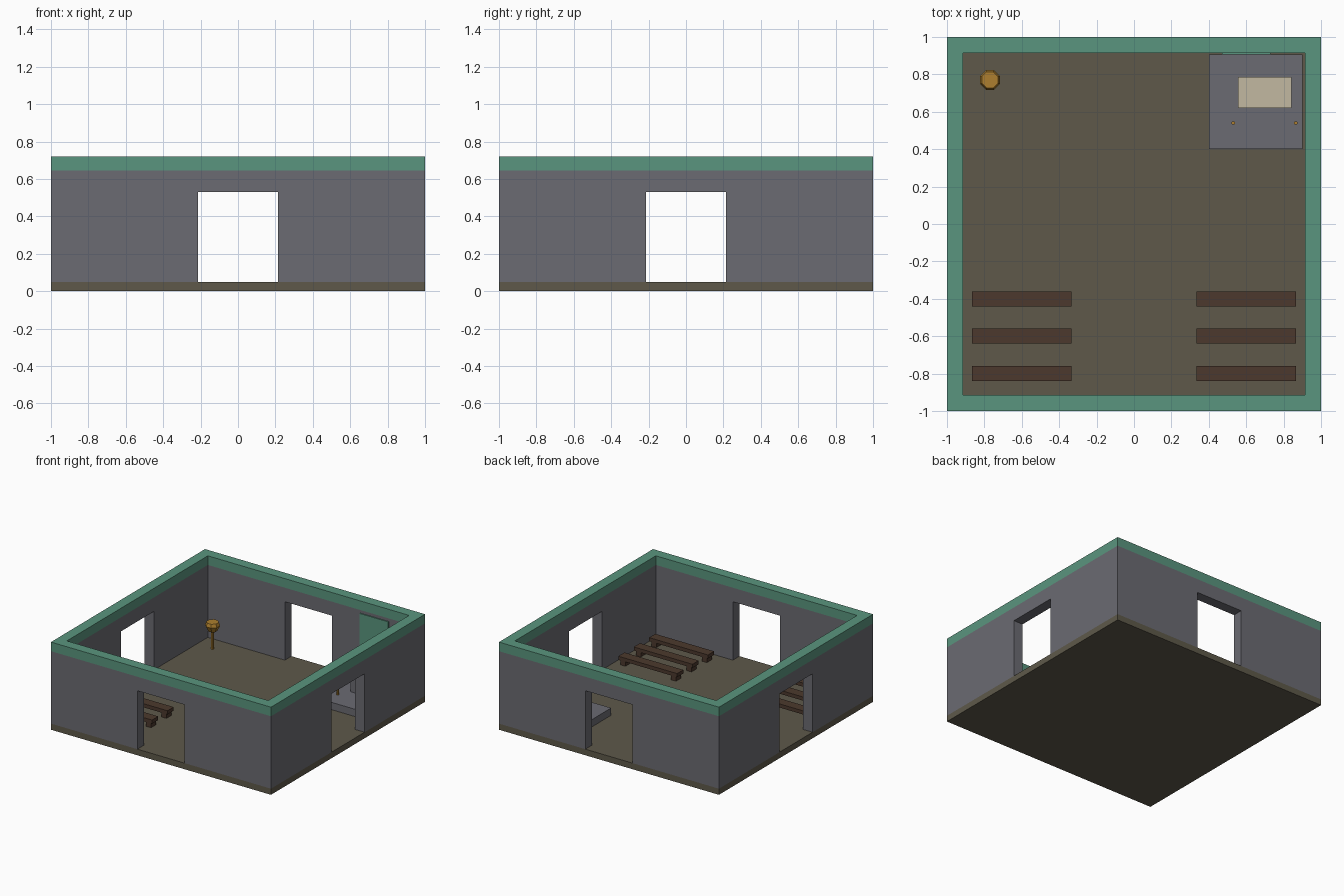
import bpy, bmesh, math
from mathutils import Matrix, Vector

if "Cube" in bpy.data.objects:
    bpy.data.objects.remove(bpy.data.objects["Cube"])


def material(name, hexcode):
    def lin(c):
        return c / 12.92 if c <= 0.04045 else ((c + 0.055) / 1.055) ** 2.4
    m = bpy.data.materials.new(name)
    rgb = [lin(int(hexcode[i:i + 2], 16) / 255) for i in (0, 2, 4)]
    m.diffuse_color = (*rgb, 1)
    m.use_nodes = True
    m.node_tree.nodes["Principled BSDF"].inputs["Base Color"].default_value = m.diffuse_color
    return m


STONE = material("grey stone", "6b6b72")
EARTH = material("earth floor", "5e594a")
GREEN = material("green trim", "5a957e")
WOOD = material("dark wood", "4c392d")
GOLD = material("gold", "ad7f2e")
CREAM = material("cream cloth", "c2b9a1")


def make_object(name, bm, mats):
    me = bpy.data.meshes.new(name)
    bm.to_mesh(me)
    bm.free()
    ob = bpy.data.objects.new(name, me)
    for m in mats:
        me.materials.append(m)
    bpy.context.collection.objects.link(ob)
    return ob


def add_box(bm, lo, hi):
    size = [b - a for a, b in zip(lo, hi)]
    mid = [(a + b) / 2 for a, b in zip(lo, hi)]
    bmesh.ops.create_cube(bm, size=1, matrix=Matrix.Translation(mid) @ Matrix.Diagonal((*size, 1)))


def box(name, lo, hi, mat):
    bm = bmesh.new()
    add_box(bm, lo, hi)
    return make_object(name, bm, [mat])


def lathe(name, x, y, profile, sides, mat):
    """Capped faceted turning from (radius, z) points."""
    bm = bmesh.new()
    rings = []
    for r, z in profile:
        rings.append([bm.verts.new((x + r * math.cos(2 * math.pi * (i + .5) / sides),
                                    y + r * math.sin(2 * math.pi * (i + .5) / sides), z))
                      for i in range(sides)])
    for a, b in zip(rings, rings[1:]):
        for i in range(sides):
            j = (i + 1) % sides
            bm.faces.new((a[i], a[j], b[j], b[i]))
    bm.faces.new(rings[0][::-1])
    bm.faces.new(rings[-1])
    return make_object(name, bm, [mat])


# Room shell: only the outside faces of a cell grid with a doorway in each wall
P = [-1, -.915, -.215, .215, .915, 1]
Z = [0, .05, .53, .645, .72]


def solid(i, j, k):
    if not (0 <= i < 5 and 0 <= j < 5 and 0 <= k < 4):
        return False
    if k == 0:
        return True
    edge = i in (0, 4) or j in (0, 4)
    doorway = k == 1 and (i == 2 or j == 2)
    return edge and not doorway


bm = bmesh.new()
for i in range(5):
    for j in range(5):
        for k in range(4):
            if not solid(i, j, k):
                continue
            for axis in range(3):
                for side in (0, 1):
                    n = [i, j, k]
                    n[axis] += 1 if side else -1
                    if solid(*n):
                        continue
                    u, w = (axis + 1) % 3, (axis + 2) % 3
                    quad = []
                    for du, dw in ((0, 0), (1, 0), (1, 1), (0, 1)):
                        c = [i, j, k]
                        c[axis] += side
                        c[u] += du
                        c[w] += dw
                        quad.append(bm.verts.new((P[c[0]], P[c[1]], Z[c[2]])))
                    f = bm.faces.new(quad if side else quad[::-1])
                    f.material_index = {0: 0, 3: 2}.get(k, 1)
bmesh.ops.remove_doubles(bm, verts=bm.verts, dist=1e-5)
bmesh.ops.dissolve_limit(bm, angle_limit=.01, verts=bm.verts, edges=bm.edges, delimit={'MATERIAL'})
make_object("room_shell", bm, [EARTH, STONE, GREEN])

# Two columns of three benches
for side in (-1, 1):
    for row in range(3):
        cx, cy = side * .6, -.4 - .2 * row
        bm = bmesh.new()
        add_box(bm, (cx - .267, cy - .04, .09), (cx + .267, cy + .04, .12))
        for s in (-1, 1):
            lx = cx + s * .23
            add_box(bm, (lx - .022, cy - .032, .05), (lx + .022, cy + .032, .09))
        make_object(f"bench_{'left' if side < 0 else 'right'}_{row + 1}", bm, [WOOD])

# Corner platform with covered table, candlesticks and wall hanging
box("platform", (.4, .4, .05), (.9, .905, .11), STONE)
box("altar_body", (.58, .635, .11), (.82, .77, .27), STONE)
box("altar_top", (.557, .62, .27), (.843, .787, .295), CREAM)
for n, x in (("left", .53), ("right", .865)):
    lathe(f"candlestick_{n}", x, .54, [(.01, .11), (.01, .25)], 8, GOLD)
box("wall_hanging", (.47, .907, .25), (.73, .916, .62), GREEN)

# Gold brazier on a post
lathe("brazier_post", -.77, .77, [(.012, .05), (.012, .21)], 8, GOLD)
lathe("brazier_bowl", -.77, .77, [(.035, .2), (.057, .245), (.047, .272)], 8, GOLD)
